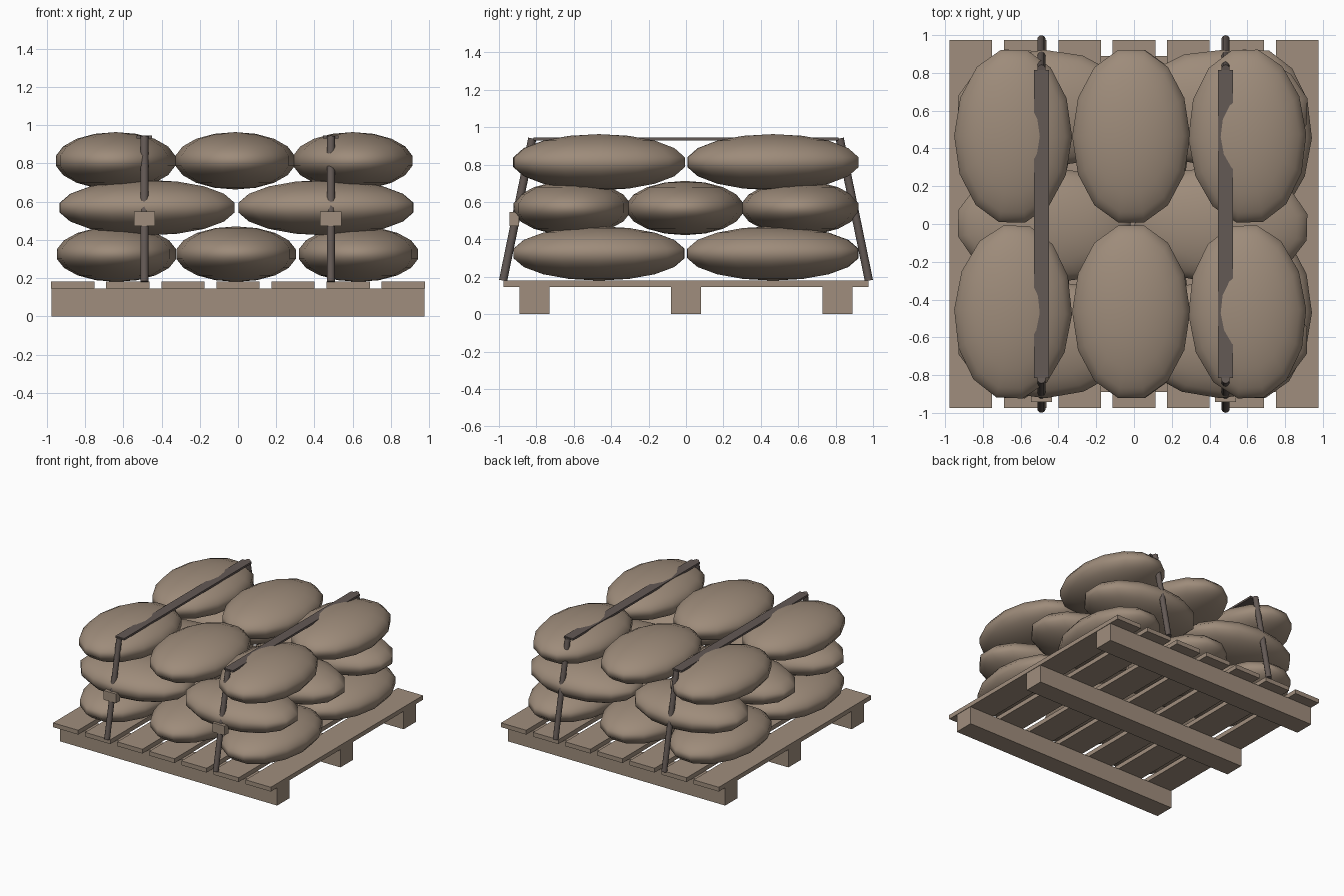
import bpy, math, random
from mathutils import Vector

if "Cube" in bpy.data.objects:
    bpy.data.objects.remove(bpy.data.objects["Cube"])

random.seed(4)


def material(name, rgb):
    m = bpy.data.materials.new(name)
    m.diffuse_color = (*rgb, 1)
    m.use_nodes = True
    m.node_tree.nodes["Principled BSDF"].inputs["Base Color"].default_value = m.diffuse_color
    return m


WOOD = material("pallet_wood", (0.35, 0.27, 0.205))
CLOTH = material("sack_cloth", (0.34, 0.26, 0.195))
STRAP = material("dark_strap", (0.125, 0.10, 0.09))


def finish(name, mat):
    ob = bpy.context.object
    ob.name = name
    ob.data.materials.append(mat)
    return ob


def box(name, loc, size, mat, rot=(0, 0, 0)):
    bpy.ops.mesh.primitive_cube_add(size=1, location=loc, rotation=rot)
    ob = finish(name, mat)
    ob.scale = size
    return ob


def rod(name, a, b, radius, mat):
    a, b = Vector(a), Vector(b)
    d = b - a
    bpy.ops.mesh.primitive_cylinder_add(vertices=10, radius=radius, depth=d.length,
                                        location=(a + b) / 2)
    ob = finish(name, mat)
    ob.rotation_euler = d.to_track_quat('Z', 'Y').to_euler()
    bpy.ops.object.shade_smooth_by_angle(angle=math.radians(40))


def sack(name, x, y, z, half_height, turn):
    # flattened, elongated ellipsoid; long side along local y
    bpy.ops.mesh.primitive_uv_sphere_add(segments=14, ring_count=9, radius=1, location=(x, y, z))
    ob = finish(name, CLOTH)
    # vertices on the short axis, flat facets at the long ends
    if max(abs(v.co.x) for v in ob.data.vertices) < max(abs(v.co.y) for v in ob.data.vertices):
        for v in ob.data.vertices:
            v.co.x, v.co.y = v.co.y, -v.co.x
    ob.scale = (0.317, 0.475, half_height)
    ob.rotation_euler = (0, 0, turn)
    bpy.ops.object.shade_smooth()


# Pallet: three bearers and seven deck boards
for i, y in enumerate((-0.81, 0, 0.81)):
    box(f"pallet_bearer_{i}", (0, y, 0.0725), (1.95, 0.16, 0.145), WOOD)
for i in range(7):
    box(f"deck_board_{i}", ((i - 3) * 0.288, 0, 0.164), (0.226, 1.95, 0.035), WOOD)

# Sacks: outer layers 3 x 2 lengthways, middle layer 2 x 3 turned sideways
for layer, z, h, xs in (("bottom", 0.325, 0.145, (-0.635, -0.01, 0.63)),
                        ("top", 0.813, 0.15, (-0.64, -0.015, 0.6))):
    for i, x in enumerate(xs):
        for j, y in enumerate((-0.465, 0.465)):
            turn = 0 if i == 1 else random.uniform(-0.05, 0.05)
            sack(f"{layer}_sack_{i}_{j}", x, y, z, h, turn)
for i, x in enumerate((-0.475, 0.46)):
    for j, y in enumerate((-0.61, -0.005, 0.61)):
        sack(f"middle_sack_{i}_{j}", x, y, 0.568, 0.145,
             math.pi / 2 + random.uniform(-0.04, 0.04))

# Straps: flat band on top, sloping rods at front and back, buckle at front
for side, x in (("left", -0.49), ("right", 0.485)):
    box(f"{side}_top_band", (x, 0, 0.937), (0.08, 1.63, 0.016), STRAP)
    for end, s in (("front", -1), ("back", 1)):
        rod(f"{side}_{end}_strap", (x, s * 0.978, 0.18), (x, s * 0.822, 0.94), 0.022, STRAP)
    box(f"{side}_buckle", (x, -0.918, 0.51), (0.11, 0.05, 0.075), WOOD)
